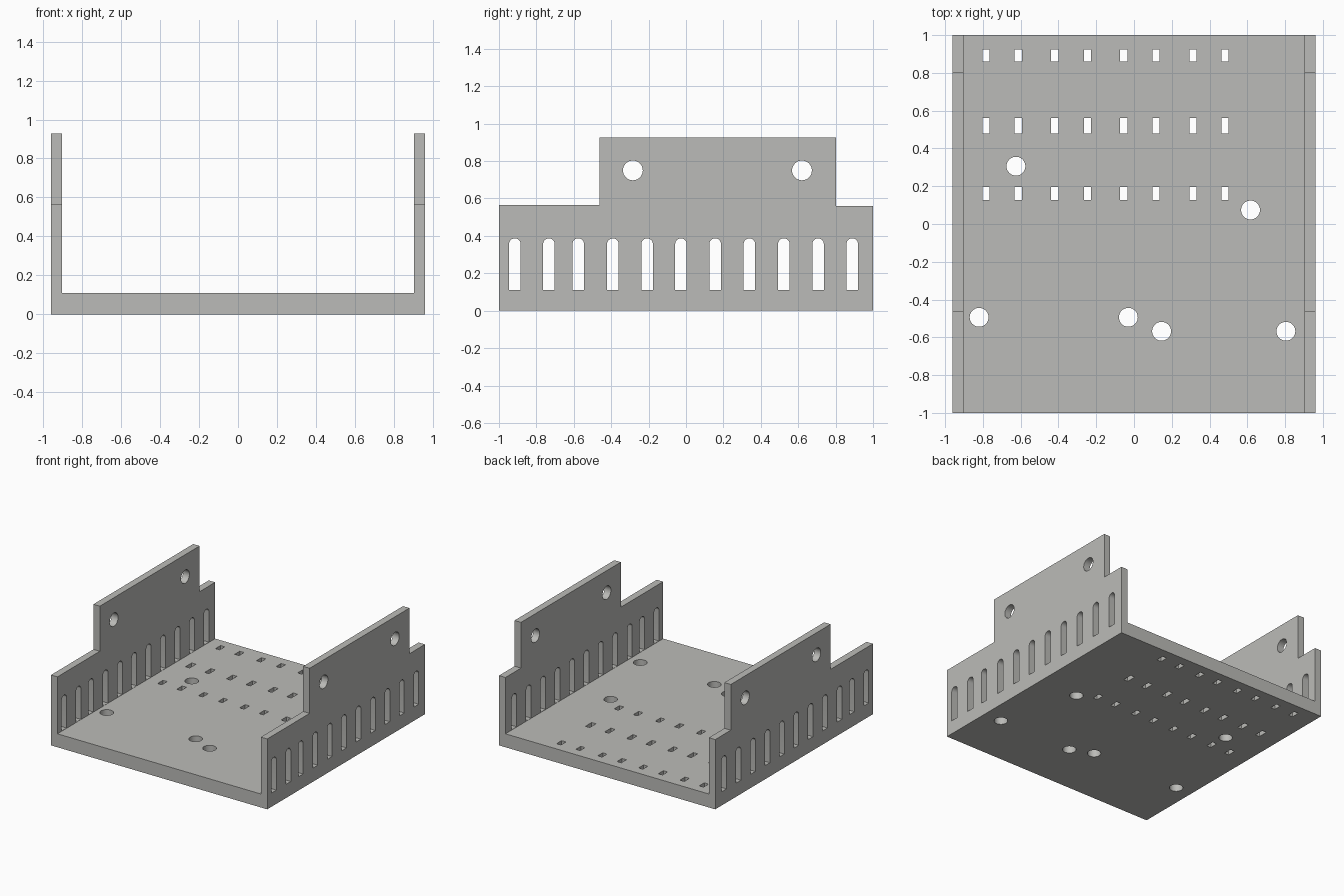
import bpy
import bmesh
from math import cos, sin, pi
from mathutils import Vector

if "Cube" in bpy.data.objects:
    bpy.data.objects.remove(bpy.data.objects["Cube"])


def prism(bm, pts, axis, lo, hi):
    """Extrude a closed 2D outline along an axis: x -> (y, z), y -> (x, z), z -> (x, y)."""
    place = {'x': lambda a, b, t: (t, a, b),
             'y': lambda a, b, t: (a, t, b),
             'z': lambda a, b, t: (a, b, t)}[axis]
    face = bm.faces.new([bm.verts.new(place(a, b, lo)) for a, b in pts])
    side = bmesh.ops.extrude_face_region(bm, geom=[face])['geom']
    verts = [v for v in side if isinstance(v, bmesh.types.BMVert)]
    bmesh.ops.translate(bm, verts=verts, vec=Vector(place(0, 0, hi - lo)))


def rect(a0, a1, b0, b1):
    return [(a0, b0), (a1, b0), (a1, b1), (a0, b1)]


def circle(a, b, r, n=32):
    return [(a + r * cos(2 * pi * i / n), b + r * sin(2 * pi * i / n)) for i in range(n)]


def arched(a, w, b0, b1, n=12):
    arc = [(a + w * cos(pi * i / n), b1 - w + w * sin(pi * i / n)) for i in range(n + 1)]
    return [(a - w, b0), (a + w, b0)] + arc


def make_object(name, bm):
    bmesh.ops.recalc_face_normals(bm, faces=bm.faces[:])
    mesh = bpy.data.meshes.new(name)
    bm.to_mesh(mesh)
    bm.free()
    obj = bpy.data.objects.new(name, mesh)
    bpy.context.collection.objects.link(obj)
    return obj


W, IN, H, FLOOR = 0.96, 0.903, 0.927, 0.108

# U-shaped channel: floor with two side walls
bm = bmesh.new()
prism(bm, [(-W, 0), (W, 0), (W, H), (IN, H), (IN, FLOOR),
           (-IN, FLOOR), (-IN, H), (-W, H)], 'y', -1, 1)
bracket = make_object("bracket", bm)

# Everything cut out of the channel
bm = bmesh.new()
# stepped shoulders at the front and back of the walls
prism(bm, rect(-1.2, -0.463, 0.565, 1.2), 'x', -1.2, 1.2)
prism(bm, rect(0.803, 1.2, 0.56, 1.2), 'x', -1.2, 1.2)
# vent slots and mounting holes through both walls
for lo, hi in ((-1.1, -0.8), (0.8, 1.1)):
    for y in (-0.915, -0.733, -0.576, -0.391, -0.208, -0.027,
              0.156, 0.339, 0.523, 0.706, 0.889):
        prism(bm, arched(y, 0.031, 0.11, 0.387), 'x', lo, hi)
    for y in (-0.284, 0.62):
        prism(bm, circle(y, 0.75, 0.053), 'x', lo, hi)
# round floor holes
for x, y in ((-0.625, 0.306), (0.617, 0.074), (-0.82, -0.494),
             (-0.03, -0.494), (0.146, -0.568), (0.804, -0.568)):
    prism(bm, circle(x, y, 0.05), 'z', -0.1, 0.2)
# rows of small floor slots
for y, half in ((0.893, 0.032), (0.52, 0.04), (0.161, 0.034)):
    for x in (-0.784, -0.613, -0.42, -0.246, -0.054, 0.117, 0.312, 0.482):
        prism(bm, rect(x - 0.019, x + 0.019, y - half, y + half), 'z', -0.1, 0.2)
cutter = make_object("cutter", bm)
cutter.hide_render = True

# Cut, then bake the result
mod = bracket.modifiers.new("cutouts", 'BOOLEAN')
mod.operation = 'DIFFERENCE'
mod.solver = 'EXACT'
mod.use_self = True
mod.object = cutter
bpy.context.view_layer.objects.active = bracket
bracket.select_set(True)
bpy.ops.object.modifier_apply(modifier=mod.name)
bpy.data.objects.remove(cutter)

grey = bpy.data.materials.new("light grey")
grey.diffuse_color = (0.5, 0.5, 0.48, 1)
grey.use_nodes = True
grey.node_tree.nodes["Principled BSDF"].inputs["Base Color"].default_value = grey.diffuse_color
bracket.data.materials.clear()
bracket.data.materials.append(grey)
bpy.ops.object.shade_smooth_by_angle()
